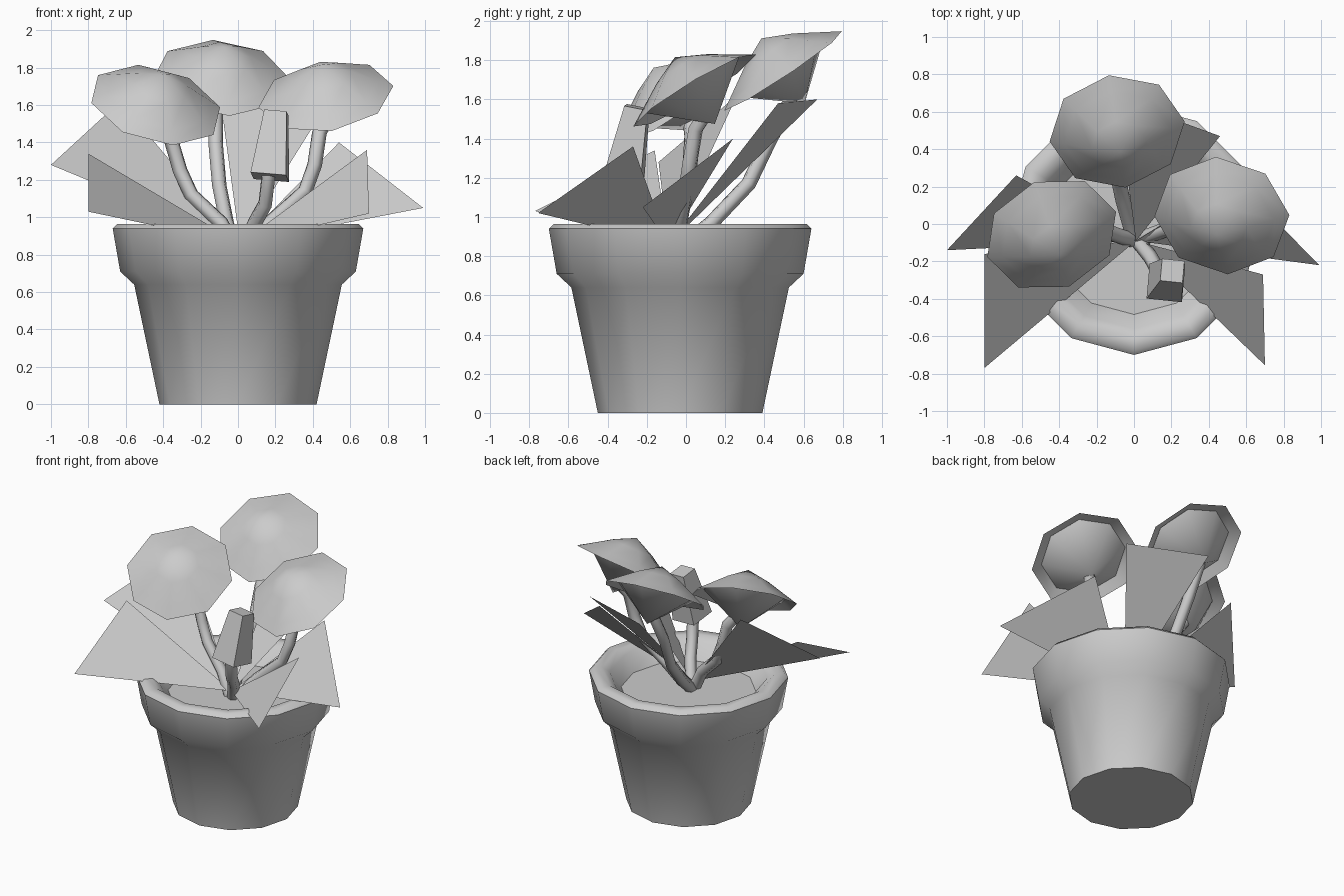
import bpy, bmesh, math
from mathutils import Vector, Matrix

if "Cube" in bpy.data.objects:
    bpy.data.objects.remove(bpy.data.objects["Cube"])

grey = bpy.data.materials.new("plain_grey")
grey.diffuse_color = (0.6, 0.6, 0.6, 1)
grey.use_nodes = True
grey.node_tree.nodes["Principled BSDF"].inputs["Base Color"].default_value = grey.diffuse_color


def finish(bm, name, angle=None):
    me = bpy.data.meshes.new(name)
    bm.to_mesh(me)
    bm.free()
    ob = bpy.data.objects.new(name, me)
    bpy.context.collection.objects.link(ob)
    me.materials.append(grey)
    if angle:
        bpy.ops.object.select_all(action='DESELECT')
        ob.select_set(True)
        bpy.context.view_layer.objects.active = ob
        bpy.ops.object.shade_smooth_by_angle(angle=math.radians(angle))
    return ob


def lathe(name, profile, sides, matrix, phase=0.0, angle=50):
    """Revolve (radius, height) points; radius 0 becomes a single tip."""
    bm = bmesh.new()
    rings = []
    for r, z in profile:
        if r == 0:
            rings.append([bm.verts.new((0, 0, z))] * sides)
        else:
            rings.append([bm.verts.new((r * math.cos(phase + math.tau * i / sides),
                                        r * math.sin(phase + math.tau * i / sides), z))
                          for i in range(sides)])
    for a, b in zip(rings, rings[1:]):
        for i in range(sides):
            j = (i + 1) % sides
            quad = list(dict.fromkeys((a[i], a[j], b[j], b[i])))
            bm.faces.new(quad)
    bm.transform(matrix)
    return finish(bm, name, angle)


def stem(name, points, radius=0.04):
    """Bent six-sided tube through the points."""
    cu = bpy.data.curves.new(name, 'CURVE')
    cu.dimensions = '3D'
    cu.bevel_depth = radius
    cu.bevel_resolution = 1
    cu.use_fill_caps = True
    sp = cu.splines.new('POLY')
    sp.points.add(len(points) - 1)
    for p, co in zip(sp.points, points):
        p.co = (*co, 1)
    tmp = bpy.data.objects.new(name, cu)
    bpy.context.collection.objects.link(tmp)
    bpy.context.view_layer.update()
    bm = bmesh.new()
    bm.from_mesh(tmp.to_mesh())
    tmp.to_mesh_clear()
    bpy.data.objects.remove(tmp)
    return finish(bm, name, 65)


# Pot with rim, inner wall and soil in one twelve-sided form
pot_place = Matrix.Translation((0, -0.03, 0))
lathe("pot", [(0, 0), (0.42, 0), (0.555, 0.64), (0.63, 0.71), (0.67, 0.94),
              (0.645, 0.965), (0.58, 0.965), (0.53, 0.93), (0.45, 0.82)],
      12, pot_place, math.pi / 2)
lathe("soil", [(0.455, 0.825), (0, 0.825)], 12, pot_place, math.pi / 2)

# Flowers: open front cone with a smaller cup behind it
flowers = [("left", (-0.44, -0.055, 1.60), (0.22, -0.55, 0.81), 15),
           ("back", (-0.09, 0.495, 1.745), (0.08, -0.55, 0.83), 7),
           ("right", (0.47, 0.045, 1.645), (-0.13, -0.51, 0.85), 5)]
for side, centre, normal, turn in flowers:
    n = Vector(normal).normalized()
    x = (Vector((1, 0, 0)) - n * n.x).normalized()
    place = Matrix((x, n.cross(x), n)).transposed().to_4x4()
    place.translation = centre
    ph = math.radians(turn)
    lathe(side + "_flower_face", [(0.365, 0), (0.29, 0.045), (0.15, 0.13), (0, 0.2)],
          8, place, ph, 60)
    lathe(side + "_flower_cup", [(0, -0.2), (0.29, 0.04)], 8, place, ph, 80)

# Stems
stem("left_stem", [(0.0, -0.09, 0.8), (-0.09, -0.06, 0.97), (-0.25, 0.0, 1.12),
                   (-0.31, 0.02, 1.25), (-0.36, 0.03, 1.42), (-0.43, 0.02, 1.5)])
stem("back_stem", [(0.0, -0.08, 0.8), (-0.06, 0.13, 0.97), (-0.10, 0.32, 1.17),
                   (-0.12, 0.43, 1.40), (-0.12, 0.54, 1.6), (-0.1, 0.55, 1.66)])
stem("right_stem", [(0.03, -0.08, 0.8), (0.17, -0.03, 0.97), (0.36, 0.0, 1.14),
                    (0.41, 0.02, 1.28), (0.435, 0.05, 1.45), (0.48, 0.11, 1.54)])
stem("bud_stem", [(0.02, -0.09, 0.8), (0.09, -0.18, 0.97), (0.145, -0.28, 1.07),
                  (0.165, -0.32, 1.24)])

# Bud: leaning four-sided block, wider at its base
bud_bottom, bud_top = Vector((0.17, -0.315, 1.215)), Vector((0.205, -0.25, 1.56))
up = (bud_top - bud_bottom).normalized()
bx = (Vector((1, 0, 0)) - up * up.x).normalized()
bud_place = Matrix((bx, up.cross(bx), up)).transposed().to_4x4()
bud_place.translation = bud_bottom
length = (bud_top - bud_bottom).length
lathe("bud", [(0, 0), (0.135, 0), (0.085, length), (0, length)], 4, bud_place,
      math.radians(40), 30)

# Leaves: flat triangles spreading from the middle of the soil
base = (0.01, -0.09, 0.86)
leaves = {"left_leaf": ((-1, -0.14, 1.28), (-0.63, 0.26, 1.62)),
          "front_left_leaf": ((-0.8, -0.16, 1.34), (-0.8, -0.77, 1.03)),
          "front_right_leaf": ((0.69, -0.27, 1.36), (0.7, -0.755, 1.02)),
          "right_leaf": ((0.54, 0.24, 1.40), (0.99, -0.22, 1.05)),
          "back_leaf": ((0.46, 0.47, 1.58), (-0.09, 0.67, 1.6))}
for name, tips in leaves.items():
    bm = bmesh.new()
    bm.faces.new([bm.verts.new(p) for p in (base, *tips)])
    bm.normal_update()
    for f in bm.faces:
        if f.normal.z < 0:
            f.normal_flip()
    finish(bm, name)
